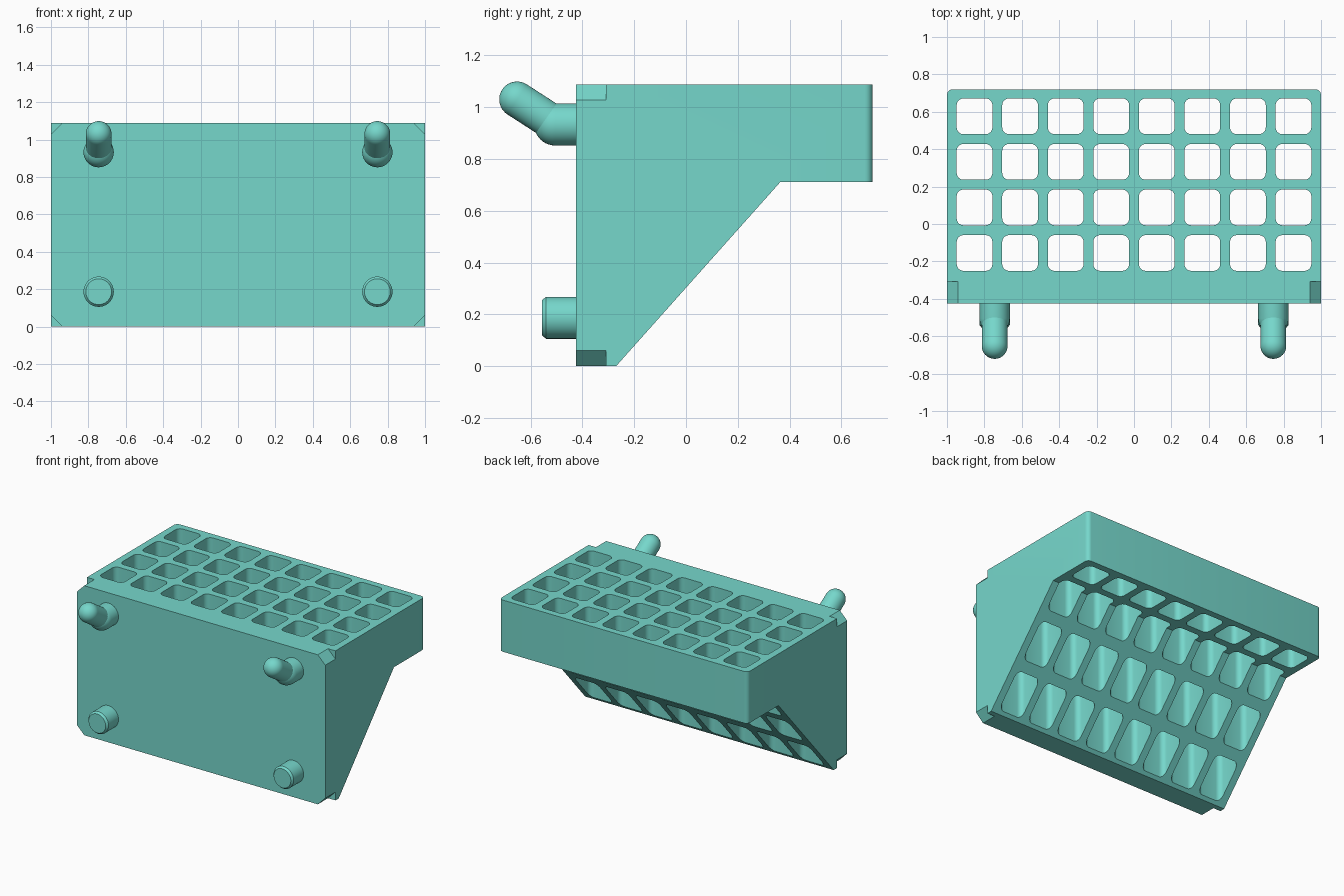
import bpy, bmesh
from math import sin, cos, pi
from mathutils import Vector

if "Cube" in bpy.data.objects:
    bpy.data.objects.remove(bpy.data.objects["Cube"])

FRONT, BACK, TOP = -0.425, 0.72, 1.088

teal = bpy.data.materials.new("teal")
teal.diffuse_color = (0.18, 0.68, 0.60, 1)
teal.use_nodes = True
teal.node_tree.nodes["Principled BSDF"].inputs["Base Color"].default_value = teal.diffuse_color


def prism(bm, points, offset):
    """Add a closed prism: a planar polygon swept along offset."""
    a = [bm.verts.new(p) for p in points]
    b = [bm.verts.new(Vector(p) + Vector(offset)) for p in points]
    n = len(a)
    bm.faces.new(a)
    bm.faces.new(b[::-1])
    for i in range(n):
        bm.faces.new((a[i], b[i], b[(i + 1) % n], a[(i + 1) % n]))


def make_object(name, bm, smooth=False):
    bmesh.ops.recalc_face_normals(bm, faces=bm.faces[:])
    mesh = bpy.data.meshes.new(name)
    bm.to_mesh(mesh)
    bm.free()
    mesh.materials.append(teal)
    ob = bpy.data.objects.new(name, mesh)
    bpy.context.collection.objects.link(ob)
    if smooth:
        shade(ob)
    return ob


def shade(ob):
    bpy.ops.object.select_all(action='DESELECT')
    ob.select_set(True)
    bpy.context.view_layer.objects.active = ob
    bpy.ops.object.shade_smooth_by_angle(angle=pi / 6)


def lathe(name, x, start, direction, profile, segs=40):
    """Revolve (distance, radius) pairs around an axis in the YZ plane."""
    d = Vector(direction).normalized()
    u = Vector((1, 0, 0))
    v = d.cross(u)
    bm = bmesh.new()
    rings = []
    for t, r in profile:
        c = Vector((x, *start)) + d * t
        rings.append([bm.verts.new(c + r * (u * cos(2 * pi * i / segs) + v * sin(2 * pi * i / segs)))
                      for i in range(segs)])
    for a, b in zip(rings, rings[1:]):
        for i in range(segs):
            j = (i + 1) % segs
            bm.faces.new((a[i], a[j], b[j], b[i]))
    bm.faces.new(rings[0])
    bm.faces.new(rings[-1])
    return make_object(name, bm, True)


def dome(length, r, steps=10):
    """Profile of a rod ending in a hemisphere centred at length."""
    return [(0, r)] + [(length + r * sin(a), r * cos(a))
                       for a in (i * pi / 2 / (steps + 0.3) for i in range(steps + 1))]


# Body: side profile swept across the width, back corners rounded
bm = bmesh.new()
side = [(FRONT, 0), (-0.27, 0), (0.365, 0.712), (BACK, 0.712), (BACK, TOP), (FRONT, TOP)]
prism(bm, [(-1, y, z) for y, z in side], (2, 0, 0))
corners = [e for e in bm.edges
           if all(abs(v.co.y - BACK) < 1e-4 for v in e.verts)
           and abs(e.verts[0].co.z - e.verts[1].co.z) > 0.1]
bmesh.ops.bevel(bm, geom=corners, offset=0.03, segments=6, profile=0.5, affect='EDGES')
body = make_object("holder_body", bm)

# Cutter: 8 x 4 rounded square holes and four corner notches
bm = bmesh.new()
half, rad, pitch = 0.0955, 0.036, 0.2436
for i in range(8):
    for j in range(4):
        cx, cy = (i - 3.5) * pitch, -0.155 + j * pitch
        pts = []
        for q, (sx, sy) in enumerate([(1, 1), (-1, 1), (-1, -1), (1, -1)]):
            for k in range(7):
                a = (q + k / 6) * pi / 2
                pts.append((cx + sx * (half - rad) + rad * cos(a),
                            cy + sy * (half - rad) + rad * sin(a), -0.1))
        prism(bm, pts, (0, 0, 1.4))
n = 0.06
for x in (-1, 1):
    for z in (0, TOP):
        prism(bm, [(x - n, -0.5, z), (x, -0.5, z - n), (x + n, -0.5, z), (x, -0.5, z + n)],
              (0, 0.192, 0))
cutter = make_object("hole_cutter", bm)
cutter.hide_render = True

mod = body.modifiers.new("holes", 'BOOLEAN')
mod.operation = 'DIFFERENCE'
mod.solver = 'EXACT'
mod.object = cutter
bpy.context.view_layer.objects.active = body
bpy.ops.object.modifier_apply(modifier=mod.name)
bpy.data.objects.remove(cutter)
shade(body)

# Pegs on the front face: bent hooks above, short plugs below
for label, x in (("left", -0.745), ("right", 0.745)):
    lathe(f"{label}_hook_base", x, (-0.405, 0.933), (0, -1, 0), dome(0.1, 0.081))
    lathe(f"{label}_hook_tip", x, (-0.505, 0.935), (0, -0.147, 0.095), dome(0.175, 0.069))
    lathe(f"{label}_plug", x, (-0.405, 0.187), (0, -1, 0),
          [(0, 0.081), (0.135, 0.081), (0.15, 0.069)])
